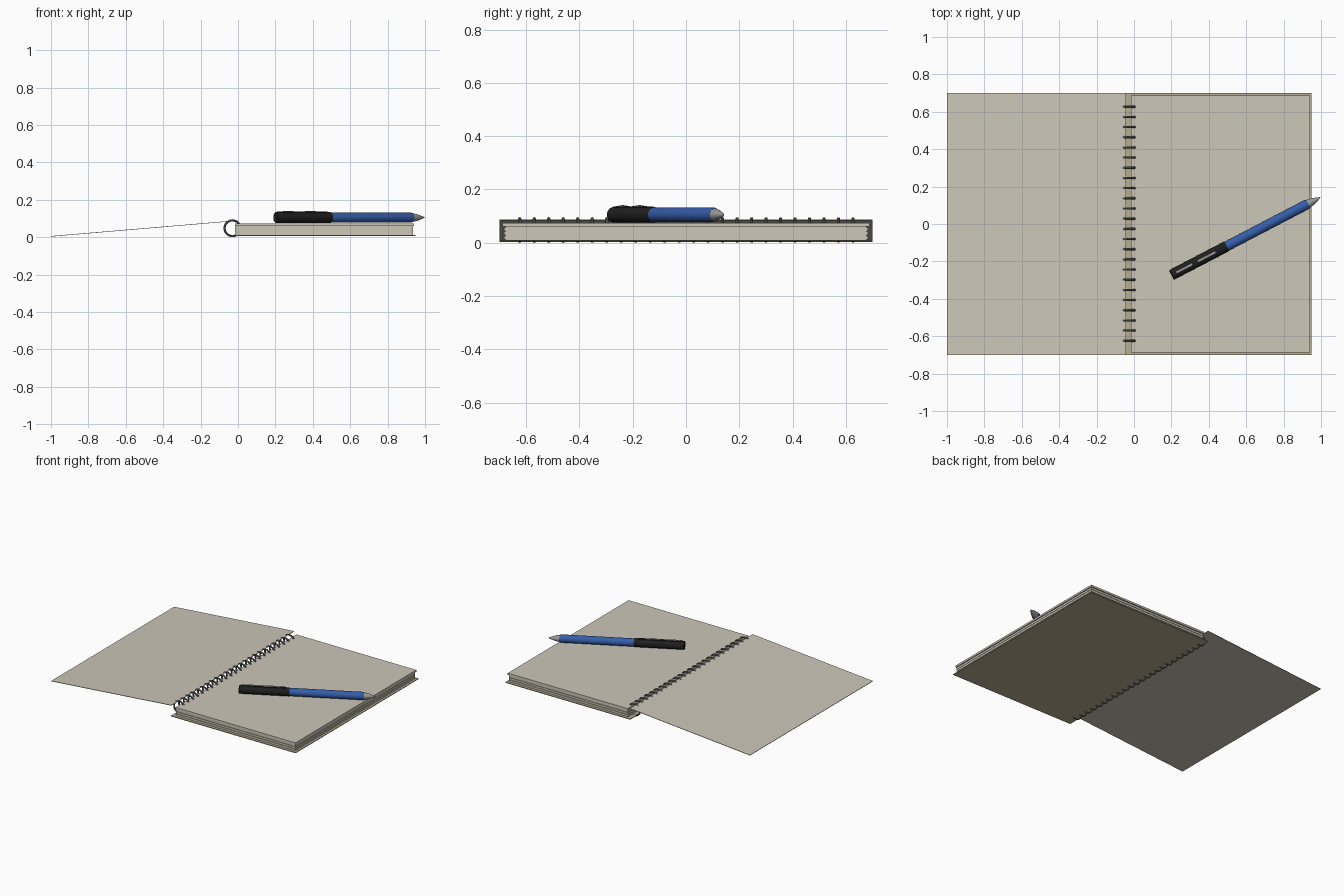
import bpy, bmesh, math
from mathutils import Matrix, Vector

cube = bpy.data.objects.get("Cube")
if cube:
    bpy.data.objects.remove(cube, do_unlink=True)


def material(name, rgb, rough=0.6):
    m = bpy.data.materials.new(name)
    m.use_nodes = True
    m.diffuse_color = (*rgb, 1)
    bsdf = m.node_tree.nodes["Principled BSDF"]
    bsdf.inputs["Base Color"].default_value = (*rgb, 1)
    bsdf.inputs["Roughness"].default_value = rough
    return m


paper = material("cream paper", (0.61, 0.57, 0.48))
board = material("tan board", (0.48, 0.42, 0.29))
wire = material("dark steel", (0.15, 0.15, 0.16))
silver = material("silver", (0.32, 0.32, 0.33))
blue = material("blue plastic", (0.035, 0.11, 0.40))
black = material("black plastic", (0.014, 0.014, 0.014))


def add_object(name, bm, mat, smooth=False):
    bmesh.ops.recalc_face_normals(bm, faces=bm.faces)
    mesh = bpy.data.meshes.new(name)
    bm.to_mesh(mesh)
    bm.free()
    mesh.materials.append(mat)
    ob = bpy.data.objects.new(name, mesh)
    bpy.context.collection.objects.link(ob)
    if smooth:
        bpy.ops.object.select_all(action='DESELECT')
        ob.select_set(True)
        bpy.context.view_layer.objects.active = ob
        bpy.ops.object.shade_smooth_by_angle(angle=math.radians(40))
    return ob


def prism(name, outline, half_width, mat):
    """Extrude an (x, z) outline across y, centred on y = 0."""
    bm = bmesh.new()
    face = bm.faces.new([bm.verts.new((x, -half_width, z)) for x, z in outline])
    ext = bmesh.ops.extrude_face_region(bm, geom=[face])
    moved = [v for v in ext["geom"] if isinstance(v, bmesh.types.BMVert)]
    bmesh.ops.translate(bm, verts=moved, vec=(0, 2 * half_width, 0))
    return add_object(name, bm, mat)


def slab(name, x0, x1, z0, z1, half_width, mat):
    return prism(name, [(x0, z0), (x1, z0), (x1, z1), (x0, z1)], half_width, mat)


# Covers: the front one lies open, sloping down to the table
slab("back_cover", -0.045, 0.95, 0.006, 0.011, 0.70, board)
prism("front_cover", [(-1, 0.003), (-0.042, 0.084), (-0.042, 0.087), (-1, 0.006)],
      0.70, paper)

# Page block: bundles with thin recessed seams between them
slab("page_core", -0.012, 0.930, 0.011, 0.074, 0.678, paper)
bundles = 4
pitch = 0.064 / bundles
for i in range(bundles):
    z = 0.0125 + i * pitch
    grow = 0.005 * (i == bundles - 1)
    slab(f"page_bundle_{i + 1}", -0.016, 0.935 + grow, z, z + pitch - 0.0025,
         0.683 + grow, paper)

# Binding rings
ring_count, around, tube = 24, 28, 8
bm = bmesh.new()
for r in range(ring_count):
    y = 0.627 - r * 0.0544
    loops = []
    for i in range(around):
        a = math.tau * i / around
        loop = []
        for j in range(tube):
            b = math.tau * j / tube
            rad = 0.042 + 0.006 * math.cos(b)
            loop.append(bm.verts.new((-0.03 + rad * math.cos(a),
                                      y + 0.006 * math.sin(b),
                                      0.048 + rad * math.sin(a))))
        loops.append(loop)
    for i in range(around):
        p, q = loops[i], loops[(i + 1) % around]
        for j in range(tube):
            k = (j + 1) % tube
            bm.faces.new((p[j], p[k], q[k], q[j]))
add_object("binding_rings", bm, wire, True)

# Pen: local x runs from the cap end to the tip
tail, tip = Vector((0.2, -0.273, 0.105)), Vector((0.996, 0.142, 0.105))
heading = math.atan2(tip.y - tail.y, tip.x - tail.x)
pen_frame = Matrix.Translation(tail) @ Matrix.Rotation(heading, 4, 'Z')


def turned(name, profile, mat, sides=32):
    """Turn an (along, radius) profile about the pen axis, with closed ends."""
    bm = bmesh.new()
    rings = [[bm.verts.new((x, r * math.cos(math.tau * i / sides),
                            r * math.sin(math.tau * i / sides)))
              for i in range(sides)] for x, r in profile]
    for p, q in zip(rings, rings[1:]):
        for i in range(sides):
            k = (i + 1) % sides
            bm.faces.new((p[i], p[k], q[k], q[i]))
    bm.faces.new(rings[0])
    bm.faces.new(rings[-1])
    add_object(name, bm, mat, True).matrix_world = pen_frame


turned("pen_grip", [(0, 0.025), (0.004, 0.029), (0.33, 0.029), (0.334, 0.027)], black)
turned("pen_barrel", [(0.33, 0.027), (0.815, 0.027), (0.825, 0.024)], blue)
turned("pen_tip", [(0.822, 0.024), (0.85, 0.019), (0.88, 0.009), (0.897, 0.002)], silver)

# Pocket clip: black strip with two raised silver bars
clip = slab("pen_clip", 0.015, 0.31, 0.024, 0.031, 0.009, black)
clip.matrix_world = pen_frame
for n, (a, b) in enumerate([(0.03, 0.125), (0.16, 0.265)]):
    bar = prism(f"clip_bar_{n + 1}", [(a, 0.029), (b, 0.029), (b, 0.032),
                                      ((a + b) / 2, 0.036), (a, 0.032)], 0.005, silver)
    bar.matrix_world = pen_frame
